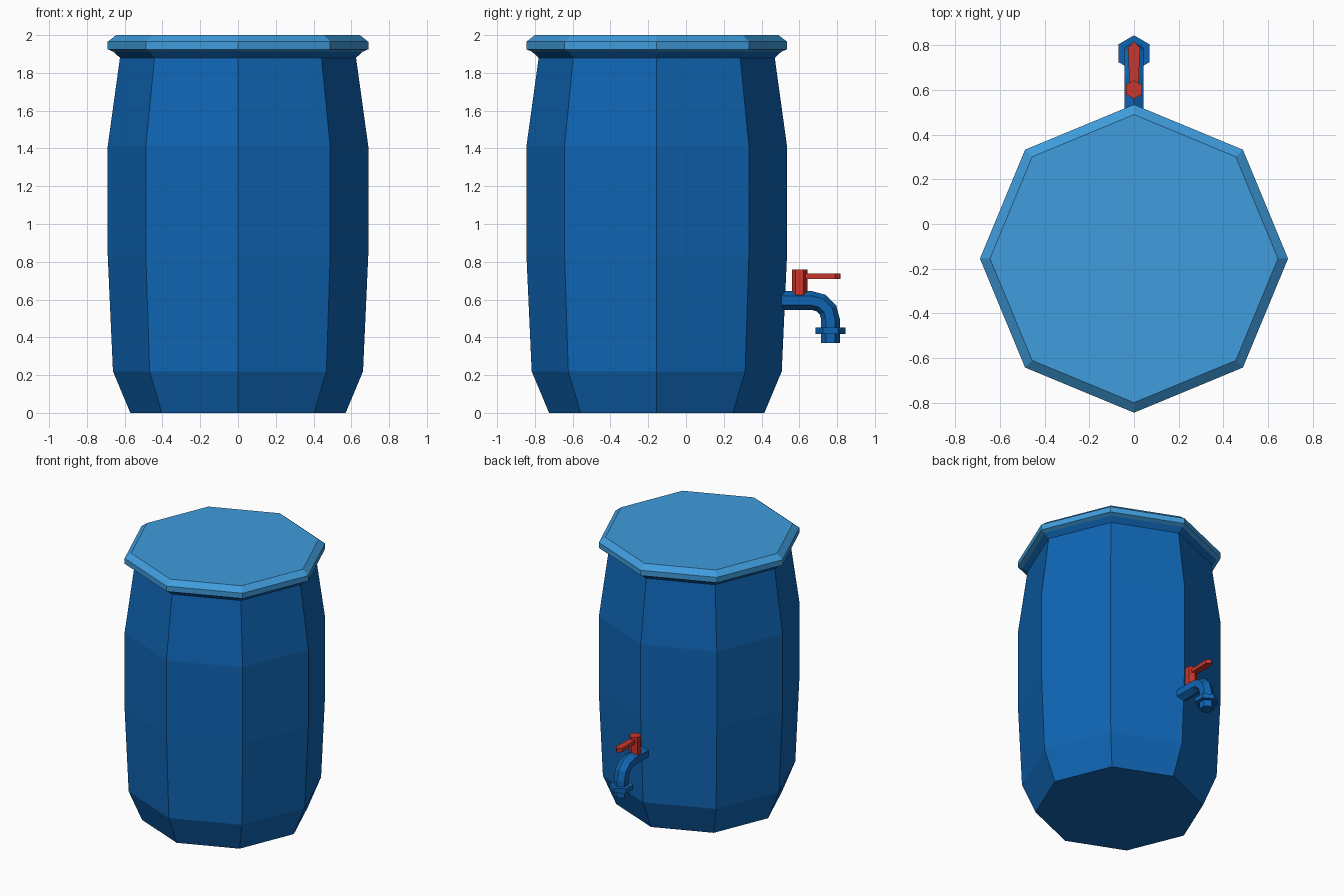
import bpy, bmesh, math
from mathutils import Vector

if "Cube" in bpy.data.objects:
    bpy.data.objects.remove(bpy.data.objects["Cube"])


def material(name, srgb):
    lin = [((c / 255 + 0.055) / 1.055) ** 2.4 for c in srgb]
    m = bpy.data.materials.new(name)
    m.diffuse_color = (*lin, 1)
    m.use_nodes = True
    m.node_tree.nodes["Principled BSDF"].inputs["Base Color"].default_value = m.diffuse_color
    return m


BLUE = material("barrel blue", (15, 101, 180))
LIGHT = material("lid light blue", (64, 156, 220))
RED = material("handle red", (200, 54, 44))
CY = -0.155  # barrel axis


def loft(name, rings, mat, cap_start=True, cap_end=True):
    """Skin a list of equal-length point rings with flat faces."""
    bm = bmesh.new()
    vs = [[bm.verts.new(p) for p in ring] for ring in rings]
    n = len(vs[0])
    for a, b in zip(vs, vs[1:]):
        for i in range(n):
            j = (i + 1) % n
            bm.faces.new((a[i], a[j], b[j], b[i]))
    if cap_start:
        bm.faces.new(vs[0][::-1])
    if cap_end:
        bm.faces.new(vs[-1])
    bmesh.ops.recalc_face_normals(bm, faces=bm.faces)
    # open shells are built outward already when rings rise counter-clockwise
    me = bpy.data.meshes.new(name)
    bm.to_mesh(me)
    bm.free()
    me.materials.append(mat)
    ob = bpy.data.objects.new(name, me)
    bpy.context.collection.objects.link(ob)
    return ob


def ring(r, y, z, n, start=0.0):
    """Horizontal regular polygon."""
    angs = [start + math.tau * i / n for i in range(n)]
    return [(r * math.cos(a), y + r * math.sin(a), z) for a in angs]


# Eight-sided barrel with flared neck
body = [(0.57, 0), (0.662, 0.22), (0.69, 0.84), (0.69, 1.41),
        (0.625, 1.88), (0.66, 1.912)]
loft("barrel", [ring(r, CY, z, 8) for r, z in body], BLUE, cap_end=False)

# Lid with bevelled rim
lid = [(0.66, 1.912), (0.69, 1.925), (0.69, 1.965), (0.645, 2.0)]
loft("lid", [ring(r, CY, z, 8) for r, z in lid], LIGHT, cap_start=False)

# Tap pipe: six-sided tube, straight out, quarter bend, straight down
path = [(0.46, 0.595, 0)]
for deg in (0, 30, 60, 90):
    a = math.radians(deg)
    path.append((0.665 + 0.1 * math.sin(a), 0.495 + 0.1 * math.cos(a), a))
path.append((0.765, 0.37, math.pi / 2))
rings = []
for y, z, a in path:
    out = Vector((0, math.sin(a), math.cos(a)))
    side = Vector((1, 0, 0))
    rings.append([Vector((0, y, z)) + 0.05 * (out * math.cos(t) + side * math.sin(t))
                  for t in (math.tau * i / 6 for i in range(6))])
loft("tap_pipe", rings, BLUE)

# Collar round the spout
H = math.pi / 2
loft("tap_collar", [ring(0.08, 0.765, z, 6, H) for z in (0.418, 0.452)], BLUE)

# Valve stem and lever
loft("valve_stem", [ring(0.042, 0.602, z, 6, H) for z in (0.62, 0.758)], RED)
plan = [(-0.02, 0.61), (0.02, 0.61), (0.027, 0.79), (0, 0.818), (-0.027, 0.79)]
loft("valve_lever", [[(x, y, z) for x, y in plan] for z in (0.71, 0.738)], RED)
